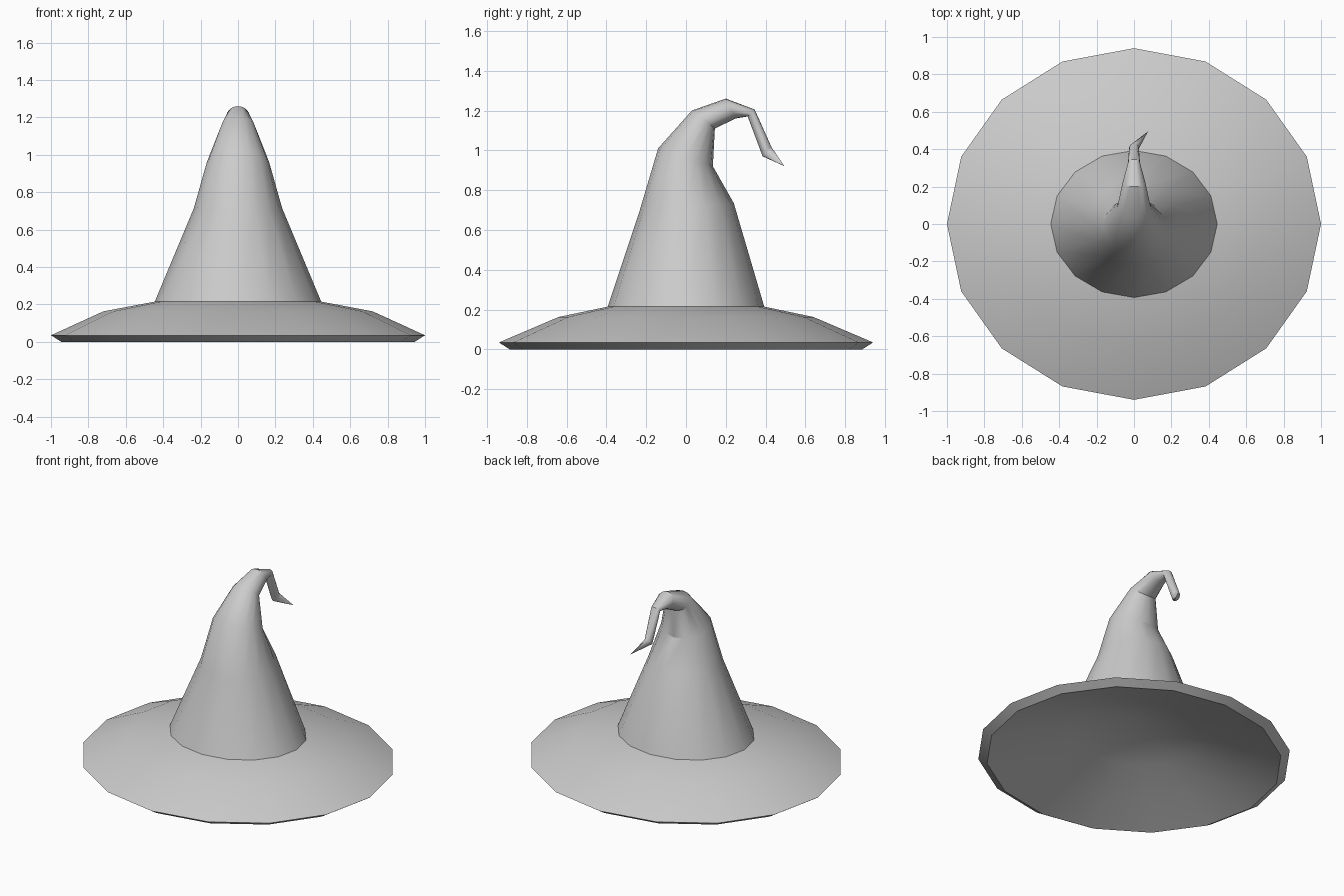
import bpy, bmesh, math
from mathutils import Vector

if "Cube" in bpy.data.objects:
    bpy.data.objects.remove(bpy.data.objects["Cube"])

SIDES = 16


def ring(bm, a, b, half_width):
    """Ellipse spanning (y, z) points a (front) and b (back), with a half width in x."""
    c = Vector((0, (a[0] + b[0]) / 2, (a[1] + b[1]) / 2))
    v = Vector((0, (b[0] - a[0]) / 2, (b[1] - a[1]) / 2))
    u = Vector((half_width, 0, 0))
    return [bm.verts.new(c + u * math.cos(t) + v * math.sin(t))
            for t in (2 * math.pi * i / SIDES for i in range(SIDES))]


def loft(name, sections, tip):
    """Skin successive rings and close the last one to a tip point."""
    bm = bmesh.new()
    rings = [ring(bm, *s) for s in sections]
    for lo, hi in zip(rings, rings[1:]):
        for i in range(SIDES):
            j = (i + 1) % SIDES
            bm.faces.new((lo[i], lo[j], hi[j], hi[i]))
    end = bm.verts.new(tip)
    last = rings[-1]
    for i in range(SIDES):
        bm.faces.new((last[i], last[(i + 1) % SIDES], end))
    me = bpy.data.meshes.new(name)
    bm.to_mesh(me)
    bm.free()
    ob = bpy.data.objects.new(name, me)
    bpy.context.collection.objects.link(ob)
    bpy.ops.object.select_all(action='DESELECT')
    ob.select_set(True)
    bpy.context.view_layer.objects.active = ob
    bpy.ops.object.shade_smooth_by_angle(angle=math.radians(30))
    return ob


# Pointed crown that curls to the back and ends in a small bent tip
crown = [
    ((-0.393, 0.215), (0.393, 0.215), 0.445),
    ((-0.235, 0.69), (0.24, 0.735), 0.237),
    ((-0.14, 1.01), (0.135, 0.92), 0.165),
    ((0.03, 1.20), (0.145, 1.11), 0.09),
    ((0.20, 1.26), (0.25, 1.16), 0.06),
    ((0.345, 1.205), (0.31, 1.17), 0.032),
    ((0.43, 1.015), (0.385, 0.97), 0.026),
]
loft("hat_crown", crown, (0.075, 0.495, 0.92))

# Drooping brim: top surface, bevelled rim, hollow underside (x radius, y radius, z)
brim = [
    (0.445, 0.393, 0.215),
    (0.72, 0.64, 0.163),
    (1.00, 0.94, 0.035),
    (0.945, 0.885, 0.0),
    (0.70, 0.63, 0.095),
    (0.42, 0.37, 0.185),
]
hat_brim = loft("hat_brim", [((-ry, z), (ry, z), rx) for rx, ry, z in brim], (0, 0, 0.30))
# The rings run from the top inwards underneath, so turn the faces outwards
hat_brim.data.flip_normals()
